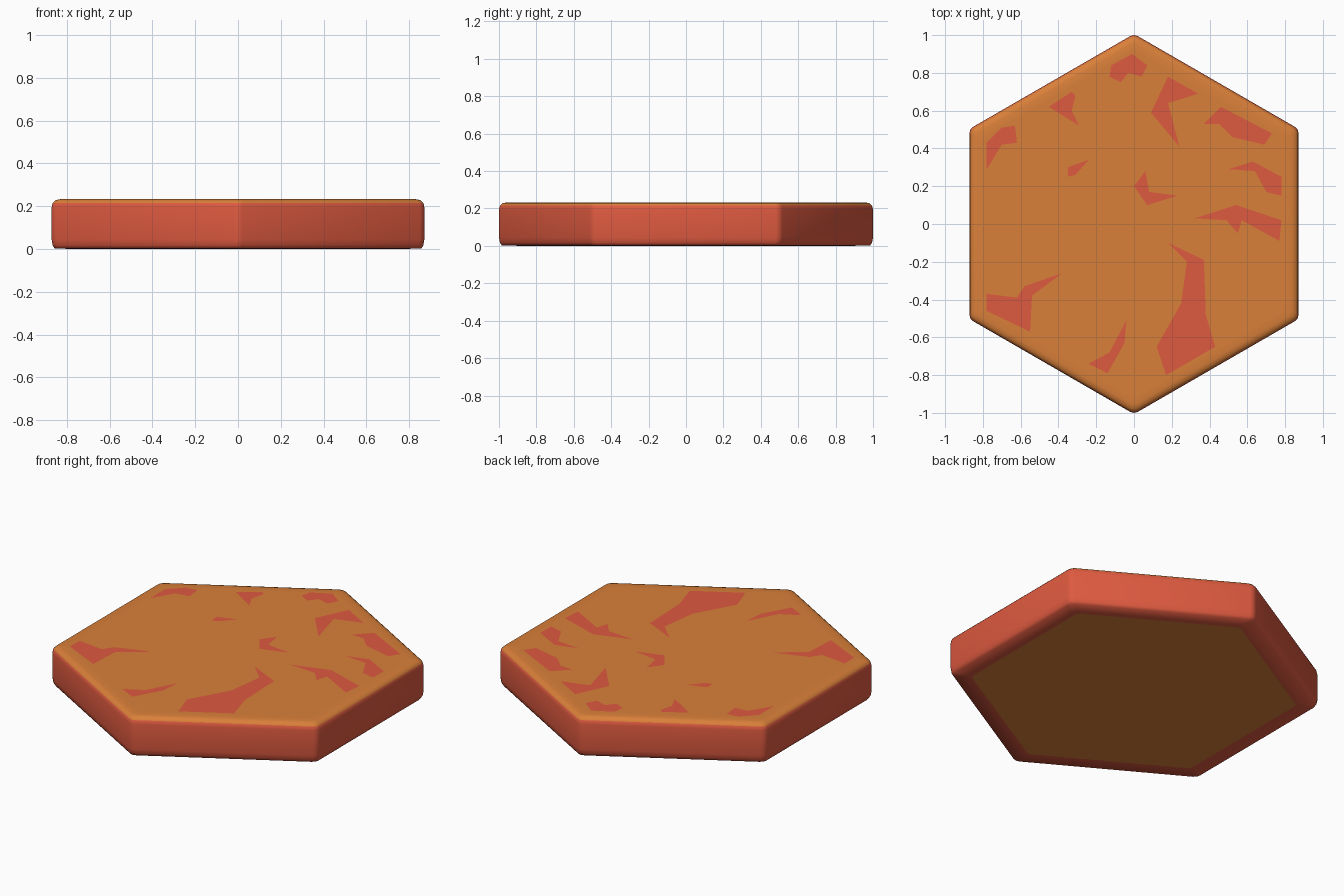
import bpy, bmesh, math
from mathutils import Vector

if "Cube" in bpy.data.objects:
    bpy.data.objects.remove(bpy.data.objects["Cube"])

H = 0.233


def material(name, rgb):
    m = bpy.data.materials.new(name)
    m.diffuse_color = (*rgb, 1)
    m.use_nodes = True
    m.node_tree.nodes["Principled BSDF"].inputs["Base Color"].default_value = m.diffuse_color
    return m


red = material("brick red", (0.73, 0.102, 0.051))
orange = material("clay orange", (0.70, 0.215, 0.041))


def finish(bm, name, mats):
    me = bpy.data.meshes.new(name)
    bm.to_mesh(me)
    bm.free()
    for m in mats:
        me.materials.append(m)
    ob = bpy.data.objects.new(name, me)
    bpy.context.collection.objects.link(ob)
    return ob


def hexagon(scale):
    """Hexagon outline with points on +-y and slightly rounded corners."""
    pts = []
    r = 0.04                      # corner radius
    for i in range(6):
        a = math.radians(90 + 60 * i)
        c = (1 - r) * Vector((math.cos(a), math.sin(a)))
        for d in (-30, 0, 30):
            b = a + math.radians(d)
            pts.append((c + r * Vector((math.cos(b), math.sin(b)))) * scale)
    return pts


# Tile body: hexagon rings lofted along a soft-edged profile (scale, z)
profile = [(0.88, 0), (0.985, 0.003), (0.995, 0.018), (1, 0.045), (1, H - 0.04),
           (0.995, H - 0.018), (0.98, H - 0.005), (0.955, H), (0.91, H)]
bm = bmesh.new()
rings = [[bm.verts.new((p.x, p.y, z)) for p in hexagon(s)] for s, z in profile]
n = len(rings[0])
for k, (lo, hi) in enumerate(zip(rings, rings[1:])):
    for i in range(n):
        j = (i + 1) % n
        f = bm.faces.new((lo[i], lo[j], hi[j], hi[i]))
        f.material_index = 1 if k >= 5 else 0     # top edge is orange
for ring in (rings[0][::-1], rings[-1]):          # orange underside and top
    bm.faces.new(ring).material_index = 1
for f in bm.faces:
    f.smooth = True
finish(bm, "hex_tile", [red, orange])

# Red patches: thin plates on the top face
patches = [
    [(-.13, .78), (-.12, .84), (-.01, .90), (.07, .84), (.04, .78), (-.03, .80), (-.07, .75)],
    [(-.45, .62), (-.33, .70), (-.31, .68), (-.33, .60), (-.29, .52)],
    [(-.78, .29), (-.78, .43), (-.70, .51), (-.63, .52), (-.62, .43), (-.70, .42)],
    [(.09, .59), (.18, .78), (.34, .69), (.18, .64), (.24, .41)],
    [(.37, .53), (.46, .62), (.73, .48), (.69, .42), (.52, .46), (.45, .53)],
    [(-.35, .25), (-.35, .30), (-.24, .34), (-.31, .26)],
    [(0, .20), (.06, .28), (.08, .17), (.23, .15), (.07, .10)],
    [(.50, .29), (.63, .33), (.78, .25), (.78, .15), (.70, .17), (.64, .28)],
    [(.32, .03), (.54, .10), (.78, .02), (.77, -.09), (.57, .02), (.55, -.05), (.49, .02)],
    [(.18, -.10), (.37, -.19), (.38, -.48), (.43, -.65), (.17, -.80), (.12, -.65),
     (.25, -.42), (.28, -.20)],
    [(-.04, -.51), (-.05, -.63), (-.14, -.79), (-.24, -.74), (-.13, -.68)],
    [(-.38, -.26), (-.54, -.38), (-.55, -.57), (-.78, -.46), (-.78, -.37), (-.62, -.39),
     (-.58, -.33)],
]
bm = bmesh.new()
for pts in patches:
    f = bm.faces.new([bm.verts.new((x, y, H + 0.002)) for x, y in pts])
    f.normal_update()
    if f.normal.z < 0:
        f.normal_flip()
finish(bm, "top_patches", [red])
